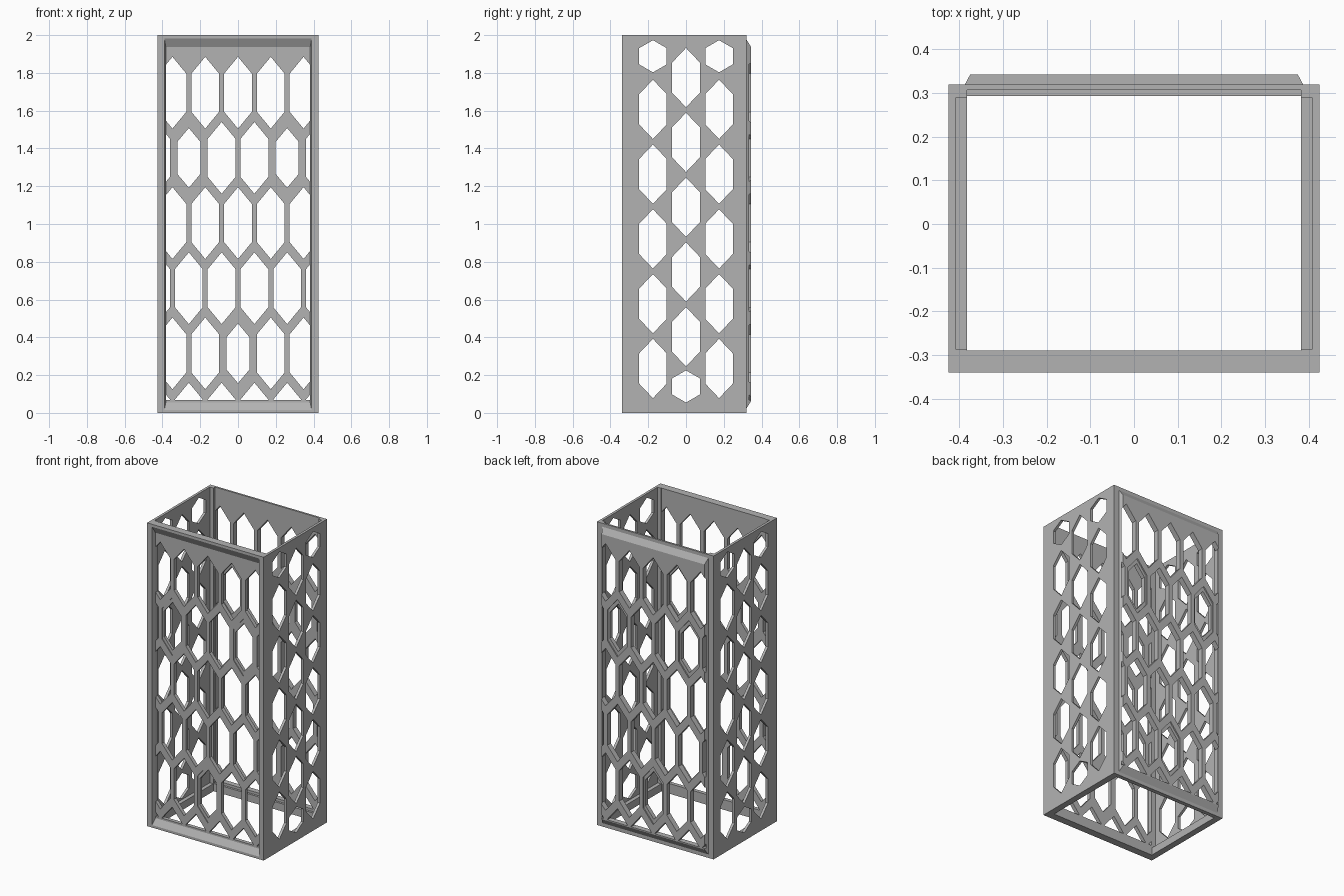
import bpy
import bmesh
from mathutils import Vector

cube = bpy.data.objects.get("Cube")
if cube:
    bpy.data.objects.remove(cube, do_unlink=True)

grey = bpy.data.materials.new("plain grey")
grey.use_nodes = True
colour = (0.45, 0.45, 0.45, 1)
grey.diffuse_color = colour
grey.node_tree.nodes["Principled BSDF"].inputs["Base Color"].default_value = colour


def finish(bm, name, helper=False):
    bmesh.ops.recalc_face_normals(bm, faces=bm.faces)
    mesh = bpy.data.meshes.new(name)
    bm.to_mesh(mesh)
    bm.free()
    mesh.materials.append(grey)
    obj = bpy.data.objects.new(name, mesh)
    bpy.context.collection.objects.link(obj)
    obj.hide_render = helper
    return obj


def loft(bm, start, end):
    """Solid between two matching loops of points."""
    a = [bm.verts.new(p) for p in start]
    b = [bm.verts.new(p) for p in end]
    bm.faces.new(a)
    bm.faces.new(b[::-1])
    for i in range(len(a)):
        j = (i + 1) % len(a)
        bm.faces.new((a[i], b[i], b[j], a[j]))


def rect(x, y, z0, z1):
    return [(-x, y, z0), (x, y, z0), (x, y, z1), (-x, y, z1)]


def block(bm, x, y0, y1, z0, z1):
    loft(bm, rect(x, y0, z0, z1), rect(x, y1, z0, z1))


def cut(target, cutter, operation='DIFFERENCE'):
    mod = target.modifiers.new("cut", 'BOOLEAN')
    mod.operation = operation
    mod.solver = 'EXACT'
    mod.object = cutter
    bpy.context.view_layer.objects.active = target
    bpy.ops.object.modifier_apply(modifier=mod.name)
    bpy.data.objects.remove(cutter, do_unlink=True)


def hexagon(u, z, half_w, half_h, shoulder):
    return [(u, z + half_h), (u + half_w, z + shoulder), (u + half_w, z - shoulder),
            (u, z - half_h), (u - half_w, z - shoulder), (u - half_w, z + shoulder)]


def clip(bm, point, normal):
    geom = bm.verts[:] + bm.edges[:] + bm.faces[:]
    bmesh.ops.bisect_plane(bm, geom=geom, plane_co=point, plane_no=normal, clear_outer=True)
    open_edges = [e for e in bm.edges if e.is_boundary]
    bmesh.ops.holes_fill(bm, edges=open_edges, sides=0)


# Outer box
DEPTH, BACK, FRONT = 0.023, 0.32, -0.34
bm = bmesh.new()
block(bm, 0.425, FRONT, BACK, 0, 2)
frame = finish(bm, "box_frame")

# Tapered ridge on the back
bm = bmesh.new()
loft(bm, rect(0.39, BACK - 0.005, 0.015, 1.985), rect(0.375, BACK + DEPTH, 0.06, 1.94))
cut(frame, finish(bm, "back_ridge", True), 'UNION')

# Matching tapered recess in the front
bm = bmesh.new()
loft(bm, rect(0.39, FRONT - 0.001, 0.015, 1.985), rect(0.382, FRONT + 0.025, 0.055, 1.937))
cut(frame, finish(bm, "front_recess", True))

# Hollow middle, then side and back pockets above the bottom ledge
for x, y0, y1, z0 in ((0.383, -0.29, 0.293, -0.1), (0.408, -0.287, 0.29, 0.05),
                      (0.383, -0.2, 0.307, 0.05)):
    bm = bmesh.new()
    block(bm, x, y0, y1, z0, 2.1)
    cut(frame, finish(bm, "hollow", True))

# Staggered tall cells through front and back
PITCH, ROW, HALF_W, HALF_H, SHOULDER = 0.1735, 0.345, 0.0735, 0.19, 0.101
bm = bmesh.new()
for row in range(6):
    z = 1.695 - ROW * row
    for col in range(-3, 4):
        u = (col + 0.5 * (row % 2)) * PITCH
        if abs(u) < 0.44:
            loop = hexagon(u, z, HALF_W, HALF_H, SHOULDER)
            loft(bm, [(x, -0.6, h) for x, h in loop], [(x, 0.6, h) for x, h in loop])
clip(bm, Vector((0.38, 0, 0)), Vector((1, 0, 0)))
clip(bm, Vector((-0.38, 0, 0)), Vector((-1, 0, 0)))
clip(bm, Vector((0, 0, 0.067)), Vector((0, 0, -1)))
cut(frame, finish(bm, "long_cells", True))

# Staggered cells through both sides, with a short one ending each column
bm = bmesh.new()
for y in (-0.175, 0, 0.175):
    top = 1.775 if y == 0 else 1.607
    cells = [(top - 0.343 * i, 0.157, 0.08) for i in range(5)]
    cells.append((0.14 if y == 0 else 1.888, 0.085, 0.043))
    for z, half_h, shoulder in cells:
        loop = hexagon(y, z, 0.073, half_h, shoulder)
        loft(bm, [(-0.6, u, h) for u, h in loop], [(0.6, u, h) for u, h in loop])
cut(frame, finish(bm, "side_cells", True))

# Narrow rims lining three cells of each long wall
for wall, y0, y1 in (("front", -0.31, -0.29), ("back", 0.307, 0.335)):
    for name, u, z in (("right", -1.5 * PITCH, 1.35), ("left", 1.5 * PITCH, 1.35),
                       ("lower", 0, 0.315)):
        bm = bmesh.new()
        rings = []
        for y in (y0, y1):
            for shape in ((HALF_W, HALF_H, SHOULDER), (0.061, 0.158, 0.085)):
                rings.append([bm.verts.new((x, y, h)) for x, h in hexagon(u, z, *shape)])
        order = (rings[0], rings[1], rings[3], rings[2])
        for k in range(4):
            a, b = order[k], order[(k + 1) % 4]
            for i in range(6):
                j = (i + 1) % 6
                bm.faces.new((a[i], a[j], b[j], b[i]))
        finish(bm, f"{wall}_{name}_cell_rim")
